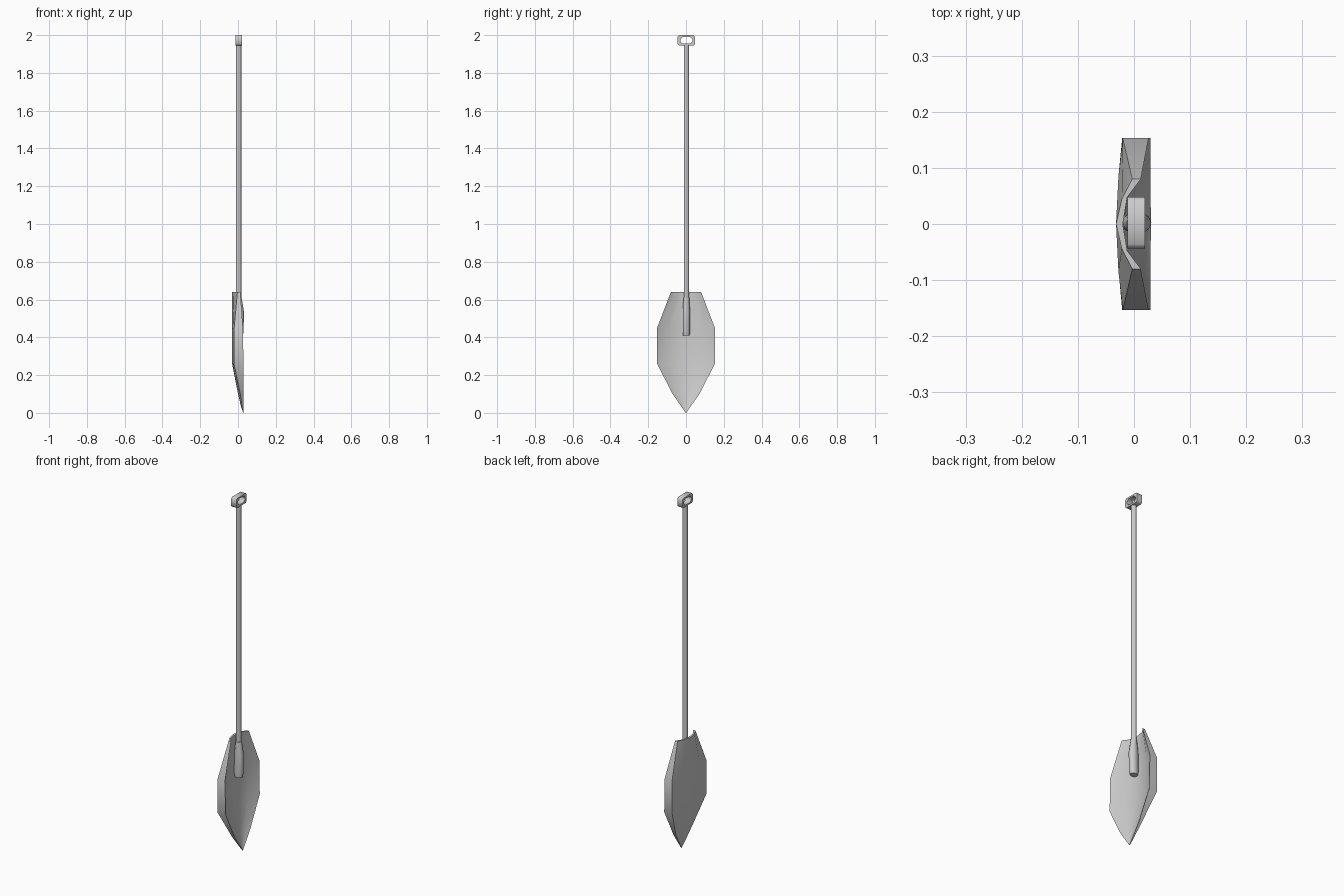
import bpy, bmesh, math

if "Cube" in bpy.data.objects:
    bpy.data.objects.remove(bpy.data.objects["Cube"])


def make_object(name, bm, angle=40):
    bmesh.ops.remove_doubles(bm, verts=bm.verts, dist=1e-5)
    bmesh.ops.recalc_face_normals(bm, faces=bm.faces)
    mesh = bpy.data.meshes.new(name)
    bm.to_mesh(mesh)
    bm.free()
    ob = bpy.data.objects.new(name, mesh)
    bpy.context.collection.objects.link(ob)
    bpy.ops.object.select_all(action='DESELECT')
    bpy.context.view_layer.objects.active = ob
    ob.select_set(True)
    bpy.ops.object.shade_smooth_by_angle(angle=math.radians(angle))
    return ob


def loft(name, rings, angle=40):
    """Skin a list of closed rings and cap both ends."""
    bm = bmesh.new()
    loops = [[bm.verts.new(p) for p in r] for r in rings]
    n = len(loops[0])
    for a, b in zip(loops, loops[1:]):
        for i in range(n):
            j = (i + 1) % n
            bm.faces.new((a[i], a[j], b[j], b[i]))
    bm.faces.new(loops[0])
    bm.faces.new(loops[-1])
    return make_object(name, bm, angle)


def oval(cx, cy, z, rx, ry, n=10):
    return [(cx + rx * math.cos(math.tau * i / n),
             cy + ry * math.sin(math.tau * i / n), z) for i in range(n)]


# Scooped blade: z, half width, back centre, back side, front rim, front centre
sections = [
    (0.64, 0.080, -0.032, -0.003, 0.012, -0.020),
    (0.45, 0.153, -0.032, -0.020, 0.026, -0.018),
    (0.26, 0.153, -0.031, -0.021, 0.029, -0.014),
    (0.10, 0.071, 0.000, 0.012, 0.029, 0.010),
    (0.03, 0.022, 0.017, 0.022, 0.030, 0.022),
    (0.00, 0.001, 0.028, 0.028, 0.030, 0.030),
]


def blade_ring(z, w, bc, bs, fs, fc):
    back_mid = bc + 0.35 * (bs - bc)
    front_mid = fc + 0.25 * (fs - fc)
    half = [(fs, w), (front_mid, 0.6 * w)]
    front = half + [(fc, 0)] + [(x, -y) for x, y in reversed(half)]
    back = [(bs, -w), (back_mid, -0.55 * w), (bc, 0), (back_mid, 0.55 * w), (bs, w)]
    return [(x, y, z) for x, y in front + back]


loft("blade", [blade_ring(*s) for s in sections], 45)

# Socket that joins the shaft to the blade
loft("socket", [oval(0.003, 0.002, 0.41, 0.022, 0.018),
                oval(0.004, 0.002, 0.43, 0.026, 0.020),
                oval(0.005, 0.002, 0.54, 0.026, 0.020),
                oval(0.003, 0.002, 0.61, 0.016, 0.016)], 50)

# Long shaft
loft("shaft", [oval(0.003, 0.002, z, 0.0145, 0.0145) for z in (0.60, 1.95)], 50)


# Closed loop grip
def chamfered(hy, hz, c):
    q = [(hy, hz - c), (hy - c, hz)]
    q += [(-y, z) for y, z in reversed(q)]
    return q + [(-y, -z) for y, z in q]


bm = bmesh.new()
outer, inner = chamfered(0.046, 0.0275, 0.008), chamfered(0.032, 0.018, 0.012)
stations = [(-0.012, outer), (0.020, outer), (0.020, inner), (-0.012, inner)]
loops = [[bm.verts.new((x, y + 0.002, z + 1.9725)) for y, z in prof]
         for x, prof in stations]
for k in range(4):
    a, b = loops[k], loops[(k + 1) % 4]
    for i in range(8):
        j = (i + 1) % 8
        bm.faces.new((a[i], a[j], b[j], b[i]))
make_object("grip", bm, 50)
